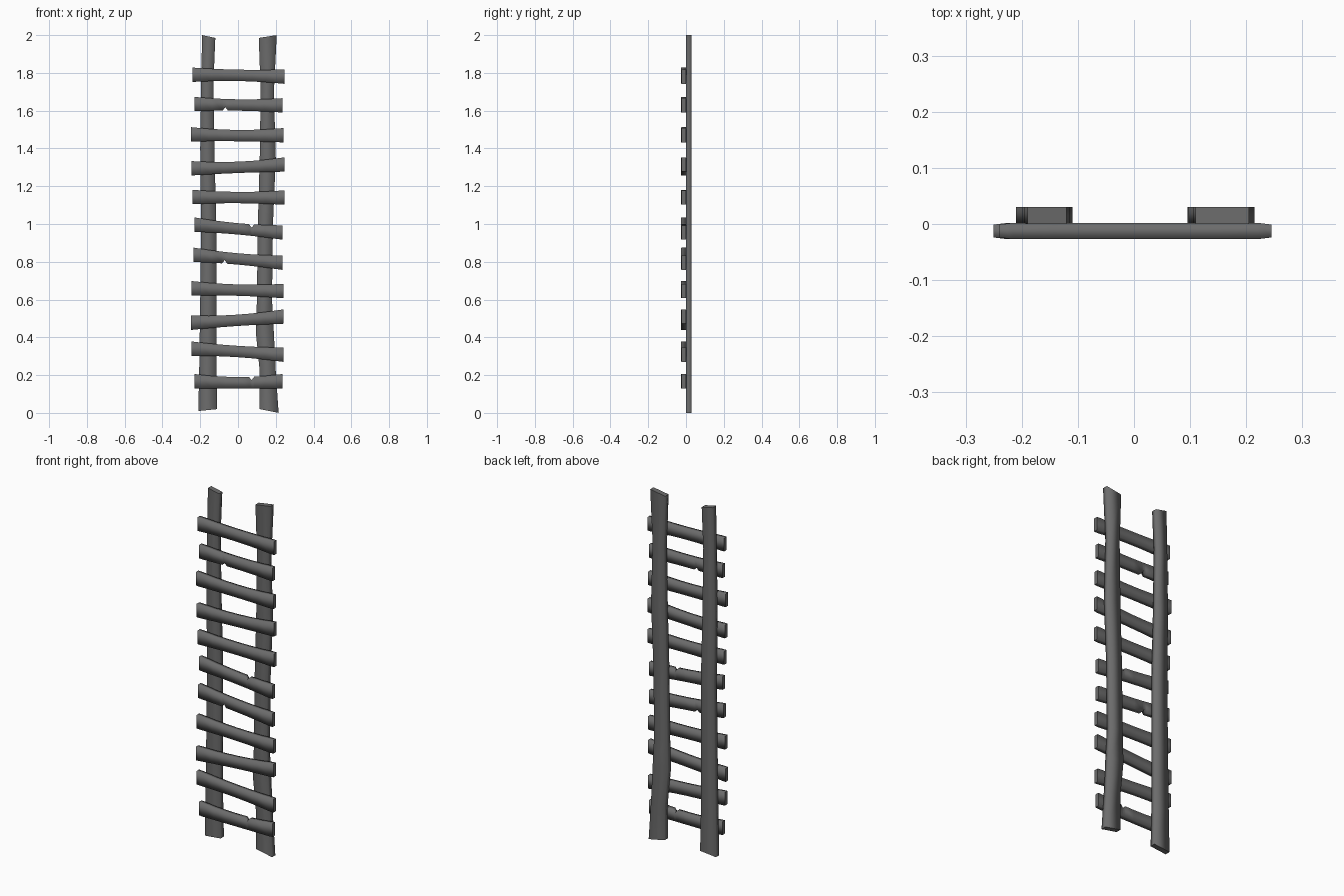
import bpy
import bmesh
from mathutils import Vector

cube = bpy.data.objects.get("Cube")
if cube:
    bpy.data.objects.remove(cube, do_unlink=True)

COLOUR = (0.15, 0.15, 0.15, 1.0)
wood = bpy.data.materials.new("dark_grey_wood")
wood.use_nodes = True
wood.diffuse_color = COLOUR
wood.node_tree.nodes["Principled BSDF"].inputs["Base Color"].default_value = COLOUR


def make_plank(name, sections):
    """Loft four-cornered sections into one plank, smooth sides and flat ends."""
    bm = bmesh.new()
    rings = [[bm.verts.new(p) for p in section] for section in sections]
    for a, b in zip(rings, rings[1:]):
        for i in range(4):
            j = (i + 1) % 4
            bm.faces.new((a[i], a[j], b[j], b[i])).smooth = True
    for ring in (rings[0], rings[-1]):
        cap = bm.faces.new(ring)
        for edge in cap.edges:
            edge.smooth = False
    bmesh.ops.recalc_face_normals(bm, faces=bm.faces)
    mesh = bpy.data.meshes.new(name)
    bm.to_mesh(mesh)
    bm.free()
    mesh.materials.append(wood)
    obj = bpy.data.objects.new(name, mesh)
    bpy.context.collection.objects.link(obj)
    return obj


def curve_through(start, middle, end, t):
    """Height of the parabola through three evenly spaced points."""
    return (start * (1 - t) * (1 - 2 * t) + middle * 4 * t * (1 - t)
            + end * t * (2 * t - 1))


def make_rung(name, x_start, x_end, heights, notch=0):
    """Waisted slat; notch is +1 for a nick in the top, -1 for the underside."""
    length = x_end - x_start
    stations = [(t, 0) for t in (0, 0.05, 0.2, 0.35, 0.5, 0.65, 0.8, 0.95, 1)]
    if notch:
        nick = 0.5 + notch * 0.15
        stations = [s for s in stations if abs(s[0] - nick) > 0.04]
        stations += [(nick - 0.03, 0), (nick, 0.018), (nick + 0.03, 0)]
    sections = []
    for t, cut in sorted(stations):
        x = x_start + t * length
        centre = curve_through(*heights, t)
        half = 0.03 + 0.008 * (2 * t - 1) ** 2
        low = centre - half + (cut if notch < 0 else 0)
        high = centre + half - (cut if notch > 0 else 0)
        inset = 0.003 if t in (0, 1) else 0
        front, back = -0.027 + inset, 0.002 - inset
        sections.append([Vector(p) for p in (
            (x, front, low), (x, back, low), (x, back, high), (x, front, high))])
    return make_plank(name, sections)


def make_rail(name, stations):
    """Upright board from (left x, right x, left z, right z) stations."""
    return make_plank(name, [
        [Vector(p) for p in ((a, 0, za), (b, 0, zb), (b, 0.03, zb), (a, 0.03, za))]
        for a, b, za, zb in stations])


# Uprights
make_rail("right_rail", [
    (-0.21, -0.11, 0.01, 0.02),
    (-0.205, -0.115, 0.25, 0.25),
    (-0.2, -0.115, 0.6, 0.6),
    (-0.195, -0.115, 1.0, 1.0),
    (-0.2, -0.125, 1.4, 1.4),
    (-0.195, -0.13, 1.75, 1.75),
    (-0.19, -0.12, 2.0, 1.985),
])
make_rail("left_rail", [
    (0.115, 0.215, 0.02, 0.0),
    (0.115, 0.2, 0.22, 0.22),
    (0.095, 0.19, 0.42, 0.42),
    (0.1, 0.18, 0.6, 0.6),
    (0.105, 0.185, 1.0, 1.0),
    (0.115, 0.2, 1.35, 1.35),
    (0.12, 0.19, 1.7, 1.7),
    (0.11, 0.205, 1.985, 2.0),
])

# Rungs from bottom to top: end positions, heights along the slat, nick
rungs = [
    (-0.23, 0.235, (0.168, 0.16, 0.168), 1),
    (-0.245, 0.24, (0.34, 0.325, 0.308), 0),
    (-0.25, 0.24, (0.477, 0.49, 0.51), 0),
    (-0.245, 0.24, (0.66, 0.65, 0.645), 0),
    (-0.235, 0.235, (0.837, 0.815, 0.795), -1),
    (-0.23, 0.235, (0.997, 0.974, 0.955), 1),
    (-0.24, 0.245, (1.143, 1.14, 1.14), 0),
    (-0.245, 0.245, (1.295, 1.3, 1.315), 0),
    (-0.25, 0.24, (1.475, 1.468, 1.47), 0),
    (-0.23, 0.235, (1.635, 1.63, 1.628), -1),
    (-0.24, 0.245, (1.79, 1.787, 1.78), 0),
]
for number, (x_start, x_end, heights, notch) in enumerate(rungs, 1):
    make_rung(f"rung_{number}", x_start, x_end, heights, notch)
